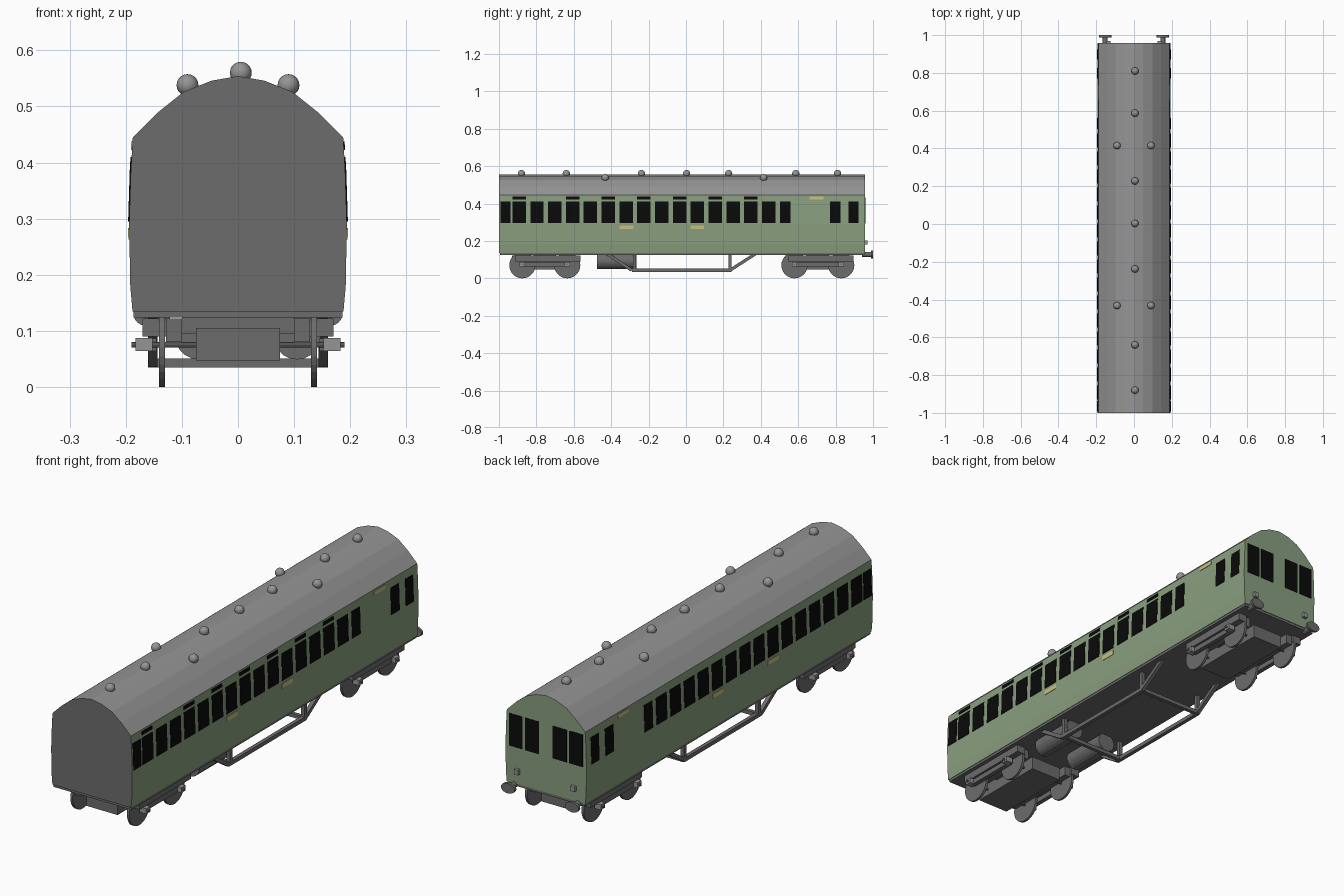
import bpy, bmesh, math
from mathutils import Vector

if "Cube" in bpy.data.objects:
    bpy.data.objects.remove(bpy.data.objects["Cube"])


def material(name, rgb):
    m = bpy.data.materials.new(name)
    m.diffuse_color = (*rgb, 1)
    m.use_nodes = True
    m.node_tree.nodes["Principled BSDF"].inputs["Base Color"].default_value = m.diffuse_color
    return m


ROOF = material("roof_grey", (0.30, 0.30, 0.30))
DARK = material("underframe_grey", (0.15, 0.15, 0.15))
GREEN = material("body_green", (0.25, 0.345, 0.21))
BLACK = material("window_black", (0.003, 0.003, 0.003))
CREAM = material("plate_yellow", (0.58, 0.52, 0.21))

# Half cross-section of the coach, floor to ridge
PROFILE = [(0.188, 0.135), (0.192, 0.18), (0.194, 0.29), (0.191, 0.385), (0.1875, 0.445),
           (0.142, 0.49), (0.097, 0.526), (0.047, 0.546), (0, 0.554)]
FRONT, BACK = -1.0, 0.957


def finish(name, bm, *mats):
    bmesh.ops.recalc_face_normals(bm, faces=bm.faces)
    me = bpy.data.meshes.new(name)
    bm.to_mesh(me)
    bm.free()
    for m in mats:
        me.materials.append(m)
    ob = bpy.data.objects.new(name, me)
    bpy.context.collection.objects.link(ob)
    return ob


def add_box(bm, x0, x1, y0, y1, z0, z1):
    vs = bmesh.ops.create_cube(bm, size=1)["verts"]
    for v in vs:
        v.co = Vector(((x0 + x1) / 2 + v.co.x * (x1 - x0), (y0 + y1) / 2 + v.co.y * (y1 - y0),
                       (z0 + z1) / 2 + v.co.z * (z1 - z0)))


def add_rod(bm, a, b, r, segments=16, squash=1.0):
    """Cylinder from a to b; squash flattens it in z."""
    a, b = Vector(a), Vector(b)
    vs = bmesh.ops.create_cone(bm, cap_ends=True, segments=segments, radius1=r, radius2=r,
                               depth=(b - a).length)["verts"]
    q = (b - a).to_track_quat('Z', 'Y')
    for v in vs:
        p = q @ v.co
        p.z *= squash
        v.co = p + (a + b) / 2


def add_strut(bm, a, b, w):
    """Square bar lying in a vertical lengthwise plane."""
    a, b = Vector(a), Vector(b)
    d = (b - a).normalized()
    n, s = d.cross(Vector((1, 0, 0))) * w / 2, Vector((w / 2, 0, 0))
    ring = [[bm.verts.new(p + i * n + j * s) for i, j in ((1, 1), (1, -1), (-1, -1), (-1, 1))]
            for p in (a, b)]
    bm.faces.new(ring[0])
    bm.faces.new(ring[1])
    for k in range(4):
        bm.faces.new((ring[0][k], ring[0][k - 1], ring[1][k - 1], ring[1][k]))


def side_x(z):
    for (xa, za), (xb, zb) in zip(PROFILE, PROFILE[1:]):
        if za <= z <= zb:
            return xa + (xb - xa) * (z - za) / (zb - za)


def add_side_plate(bm, side, y0, y1, z0, z1):
    """Thin plate that follows the curve of the coach side."""
    zs = [z0] + [z for _, z in PROFILE if z0 < z < z1] + [z1]
    loop = [(side_x(z) + 0.002, z) for z in zs] + [(side_x(z) - 0.001, z) for z in reversed(zs)]
    ends = [[bm.verts.new((side * x, y, z)) for x, z in loop] for y in (y0, y1)]
    bm.faces.new(ends[0])
    bm.faces.new(ends[1])
    for k in range(len(loop)):
        bm.faces.new((ends[0][k - 1], ends[0][k], ends[1][k], ends[1][k - 1]))


# Coach body: extruded section, coloured by face direction
bm = bmesh.new()
outline = PROFILE + [(-x, z) for x, z in reversed(PROFILE[:-1])]
face = bm.faces.new([bm.verts.new((x, FRONT, z)) for x, z in outline])
ext = bmesh.ops.extrude_face_region(bm, geom=[face], use_keep_orig=True)["geom"]
bmesh.ops.translate(bm, vec=(0, BACK - FRONT, 0),
                    verts=[v for v in ext if isinstance(v, bmesh.types.BMVert)])
bmesh.ops.recalc_face_normals(bm, faces=bm.faces)
for f in bm.faces:
    if f.normal.y < -0.9 or f.normal.z < -0.9:
        f.material_index = 2
    elif f.normal.z > 0.3:
        f.material_index = 1
finish("coach_body", bm, GREEN, ROOF, DARK)

# Floor frame under the body
bm = bmesh.new()
add_box(bm, -0.186, 0.186, FRONT + 0.005, BACK - 0.002, 0.124, 0.136)
finish("floor_frame", bm, DARK)

# Side windows and the yellow plates on both sides
windows = [(-0.992, -0.938)]
windows += [(-0.928 + i * 0.0953, -0.928 + i * 0.0953 + 0.072) for i in range(15)]
windows += [(0.503, 0.56), (0.77, 0.827), (0.87, 0.923)]
for side, label in ((1, "right"), (-1, "left")):
    bm = bmesh.new()
    for y0, y1 in windows:
        add_side_plate(bm, side, y0, y1, 0.295, 0.41)
    finish(label + "_windows", bm, BLACK)
    bm = bmesh.new()
    for y0, y1, z0, z1 in ((-0.355, -0.282, 0.263, 0.283), (0.024, 0.095, 0.263, 0.283),
                           (0.66, 0.735, 0.422, 0.438)):
        add_side_plate(bm, side, y0, y1, z0, z1)
    finish(label + "_yellow_plates", bm, CREAM)

# Narrow vents above the compartment windows, right side
bm = bmesh.new()
for i in (0, 3, 5, 7, 9, 11, 13):
    y0 = -0.928 + i * 0.0953
    add_side_plate(bm, 1, y0, y0 + 0.072, 0.422, 0.437)
finish("right_window_vents", bm, BLACK)

# Rear end windows and lamp brackets
bm = bmesh.new()
for s in (1, -1):
    for x0, x1 in ((0.033, 0.1), (0.112, 0.176)):
        add_box(bm, *sorted((s * x0, s * x1)), BACK - 0.001, BACK + 0.002, 0.292, 0.432)
finish("rear_windows", bm, BLACK)
bm = bmesh.new()
for s in (1, -1):
    add_box(bm, s * 0.135 - 0.01, s * 0.135 + 0.01, BACK - 0.002, BACK + 0.013, 0.18, 0.202)
finish("rear_lamp_brackets", bm, ROOF)

# Rear beam and oval buffers
bm = bmesh.new()
for s in (1, -1):
    add_rod(bm, (s * 0.153, 0.94, 0.128), (s * 0.153, 0.99, 0.128), 0.013)
    add_rod(bm, (s * 0.153, 0.988, 0.128), (s * 0.153, 1.0, 0.128), 0.033, 20, 0.65)
finish("rear_buffers", bm, DARK)

# Roof ventilator domes
bm = bmesh.new()
domes = [(0.005, y, 0.56) for y in (0.81, 0.587, 0.228, 0.003, -0.238, -0.64, -0.88)]
domes += [(s * 0.09, y, 0.538) for s in (1, -1) for y in (0.415, -0.432)]
for p in domes:
    vs = bmesh.ops.create_uvsphere(bm, u_segments=16, v_segments=10, radius=0.0195)["verts"]
    bmesh.ops.translate(bm, vec=p, verts=vs)
vents = finish("roof_ventilators", bm, ROOF)
for p in vents.data.polygons:
    p.use_smooth = True

# Bogies: frame, wheels, axles and axle boxes
for label, c, axles in (("front", -0.755, (-0.875, -0.635)), ("rear", 0.705, (0.58, 0.83))):
    bm = bmesh.new()
    add_box(bm, -0.075, 0.075, c - 0.175, c + 0.175, 0.047, 0.105)
    add_box(bm, -0.1, 0.1, c - 0.06, c + 0.06, 0.095, 0.128)
    for s in (1, -1):
        add_box(bm, *sorted((s * 0.1, s * 0.128)), c - 0.175, c + 0.18, 0.08, 0.122)
        add_box(bm, *sorted((s * 0.128, s * 0.17)), c - 0.16, c + 0.19, 0.09, 0.122)
        add_box(bm, *sorted((s * 0.145, s * 0.165)), axles[0], axles[1], 0.064, 0.086)
    finish(label + "_bogie_frame", bm, DARK)
    bm = bmesh.new()
    for y in axles:
        add_rod(bm, (-0.19, y, 0.075), (0.19, y, 0.075), 0.005, 8)
        for s in (1, -1):
            add_rod(bm, (s * 0.13, y, 0.07), (s * 0.141, y, 0.07), 0.07, 28)
    finish(label + "_wheels", bm, DARK)
    bm = bmesh.new()
    for y in axles:
        for s in (1, -1):
            add_box(bm, *sorted((s * 0.152, s * 0.183)), y - 0.014, y + 0.014, 0.064, 0.087)
    finish(label + "_axle_boxes", bm, ROOF)

# Truss rods with posts and cross bars
bm = bmesh.new()
for s in (1, -1):
    x = s * 0.152
    add_strut(bm, (x, -0.29, 0.043), (x, 0.24, 0.043), 0.017)
    add_strut(bm, (x, -0.29, 0.043), (x, -0.42, 0.13), 0.017)
    add_strut(bm, (x, 0.235, 0.043), (x, 0.37, 0.13), 0.017)
    for y in (-0.275, 0.235):
        add_strut(bm, (x, y, 0.04), (x, y, 0.13), 0.017)
for y in (-0.275, 0.235):
    add_box(bm, -0.152, 0.152, y - 0.008, y + 0.008, 0.035, 0.051)
finish("truss_frame", bm, DARK)

# Brake cylinders under the floor
bm = bmesh.new()
for x in (0.105, -0.07):
    add_rod(bm, (x, -0.475, 0.091), (x, -0.265, 0.091), 0.042, 20)
finish("brake_cylinders", bm, DARK)
